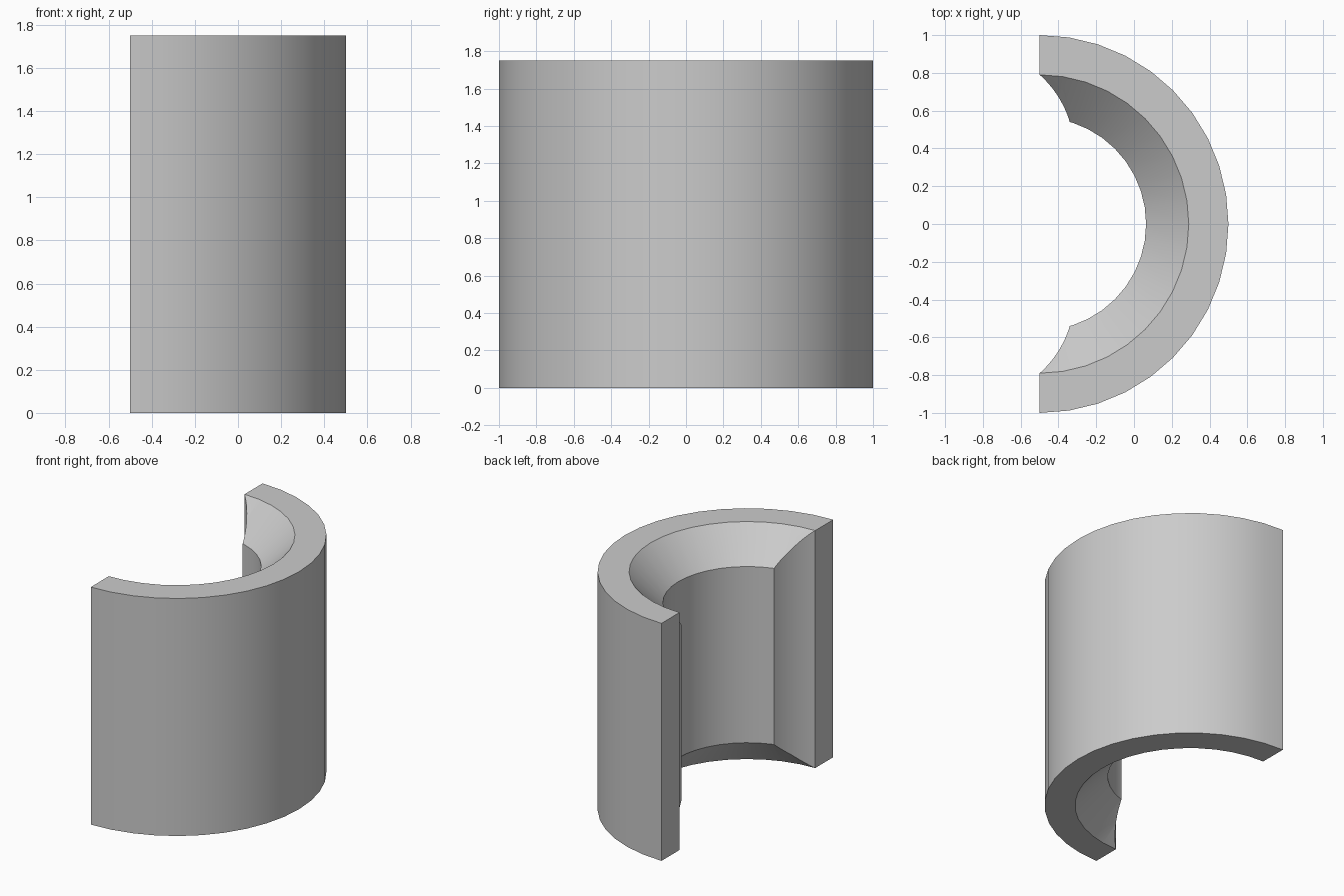
import bpy, bmesh
from math import pi, cos, sin, radians
from mathutils import Vector

if "Cube" in bpy.data.objects:
    bpy.data.objects.remove(bpy.data.objects["Cube"])

H = 1.75          # height
CX = -0.5         # axis of the half ring
SEG = 20          # sides of the half circle
R_OUT, R_RIM, R_BORE = 1.0, 0.79, 0.564
CH = R_RIM - R_BORE   # 45 degree countersink


def finish(bm, name):
    bmesh.ops.recalc_face_normals(bm, faces=bm.faces)
    mesh = bpy.data.meshes.new(name)
    bm.to_mesh(mesh)
    bm.free()
    obj = bpy.data.objects.new(name, mesh)
    bpy.context.collection.objects.link(obj)
    return obj


# Half sleeve: wall section swept through 180 degrees
section = [(R_OUT, 0), (R_OUT, H), (R_RIM, H),
           (R_BORE, H - CH), (R_BORE, CH), (R_RIM, 0)]
bm = bmesh.new()
rings = []
for i in range(SEG + 1):
    a = -pi / 2 + pi * i / SEG
    rings.append([bm.verts.new((CX + r * cos(a), r * sin(a), z)) for r, z in section])
n = len(section)
for a, b in zip(rings, rings[1:]):
    for k in range(n):
        m = (k + 1) % n
        bm.faces.new((a[k], a[m], b[m], b[k]))
bm.faces.new(rings[0])
bm.faces.new(rings[-1])
sleeve = finish(bm, "half_sleeve")

# Cutter: vertical prism with hollow-curved sides that opens the two inner ends
center, radius = Vector((-0.866, 0.380)), 0.55
arc = []
for i in range(17):
    t = radians(58 - 45 * i / 16)
    arc.append((center.x + radius * cos(t), center.y + radius * sin(t)))
outline = arc + [(x, -y) for x, y in reversed(arc)]
bm = bmesh.new()
face = bm.faces.new([bm.verts.new((x, y, -0.2)) for x, y in outline])
ext = bmesh.ops.extrude_face_region(bm, geom=[face])
bmesh.ops.translate(bm, vec=(0, 0, H + 0.4),
                    verts=[v for v in ext["geom"] if isinstance(v, bmesh.types.BMVert)])
cutter = finish(bm, "end_cutter")
cutter.hide_render = True

# Cut the ends, then smooth the round walls
mod = sleeve.modifiers.new("end_cut", 'BOOLEAN')
mod.operation = 'DIFFERENCE'
mod.solver = 'EXACT'
mod.object = cutter
bpy.ops.object.select_all(action='DESELECT')
bpy.context.view_layer.objects.active = sleeve
sleeve.select_set(True)
bpy.ops.object.modifier_apply(modifier=mod.name)
bpy.data.objects.remove(cutter)
bpy.ops.object.shade_smooth_by_angle(angle=radians(25))
